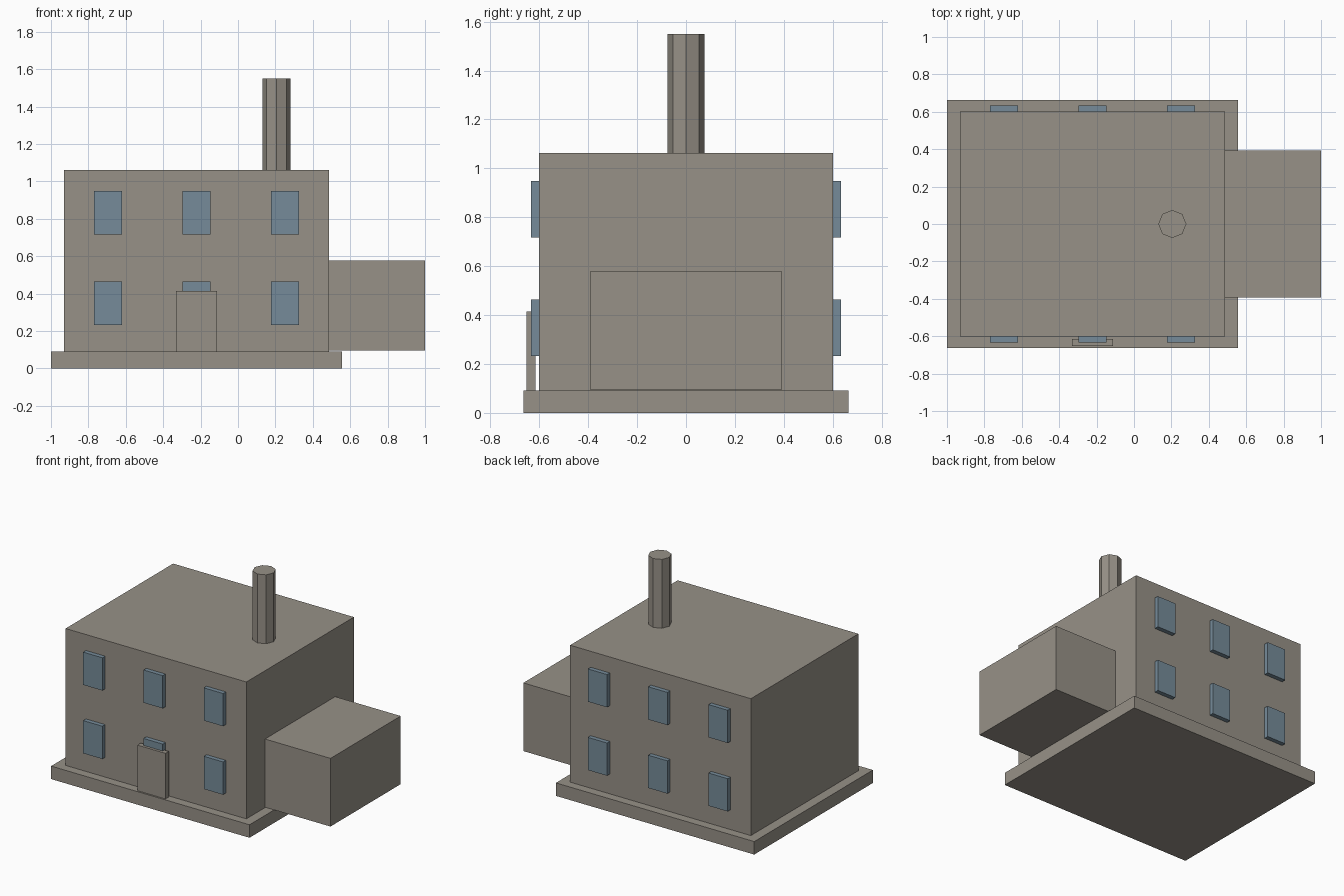
import bpy
import math

cube = bpy.data.objects.get("Cube")
if cube:
    bpy.data.objects.remove(cube, do_unlink=True)


def make_material(name, color):
    mat = bpy.data.materials.new(name)
    mat.use_nodes = True
    mat.diffuse_color = color
    mat.node_tree.nodes["Principled BSDF"].inputs["Base Color"].default_value = color
    return mat


def finish(name, mat):
    obj = bpy.context.object
    obj.name = obj.data.name = name
    obj.data.materials.append(mat)
    return obj


def box(name, x, y, z, mat):
    """Box from (low, high) ranges along each axis."""
    bpy.ops.mesh.primitive_cube_add(size=1, location=[sum(r) / 2 for r in (x, y, z)])
    obj = finish(name, mat)
    obj.scale = [high - low for low, high in (x, y, z)]
    bpy.ops.object.transform_apply(location=False, rotation=False, scale=True)
    return obj


stone = make_material("warm grey stone", (0.31, 0.285, 0.245, 1))
glass = make_material("blue grey glass", (0.18, 0.26, 0.32, 1))

# Main masses
FLOOR, ROOF, WALL = 0.092, 1.062, 0.602
box("foundation", (-1, 0.555), (-0.664, 0.664), (0, FLOOR), stone)
box("main_building", (-0.93, 0.487), (-WALL, WALL), (FLOOR, ROOF), stone)
box("side_annex", (0.487, 1), (-0.393, 0.393), (0.095, 0.578), stone)

# Door slab standing just clear of the wall
box("front_door", (-0.332, -0.112), (-0.652, -0.615), (FLOOR, 0.415), stone)

# Chimney
bpy.ops.mesh.primitive_cylinder_add(
    vertices=8, radius=0.075, depth=1.55 - ROOF, location=(0.205, 0, (1.55 + ROOF) / 2))
finish("chimney", stone)

# Two rows of windows on the front and back walls
for side_name, side in (("front", -1), ("back", 1)):
    for row_name, z in (("lower", 0.348), ("upper", 0.833)):
        for column, x in (("right", -0.695), ("middle", -0.222), ("left", 0.251)):
            box(f"{side_name}_{row_name}_{column}_window",
                (x - 0.075, x + 0.075),
                sorted((side * WALL, side * 0.633)),
                (z - 0.116, z + 0.116), glass)
